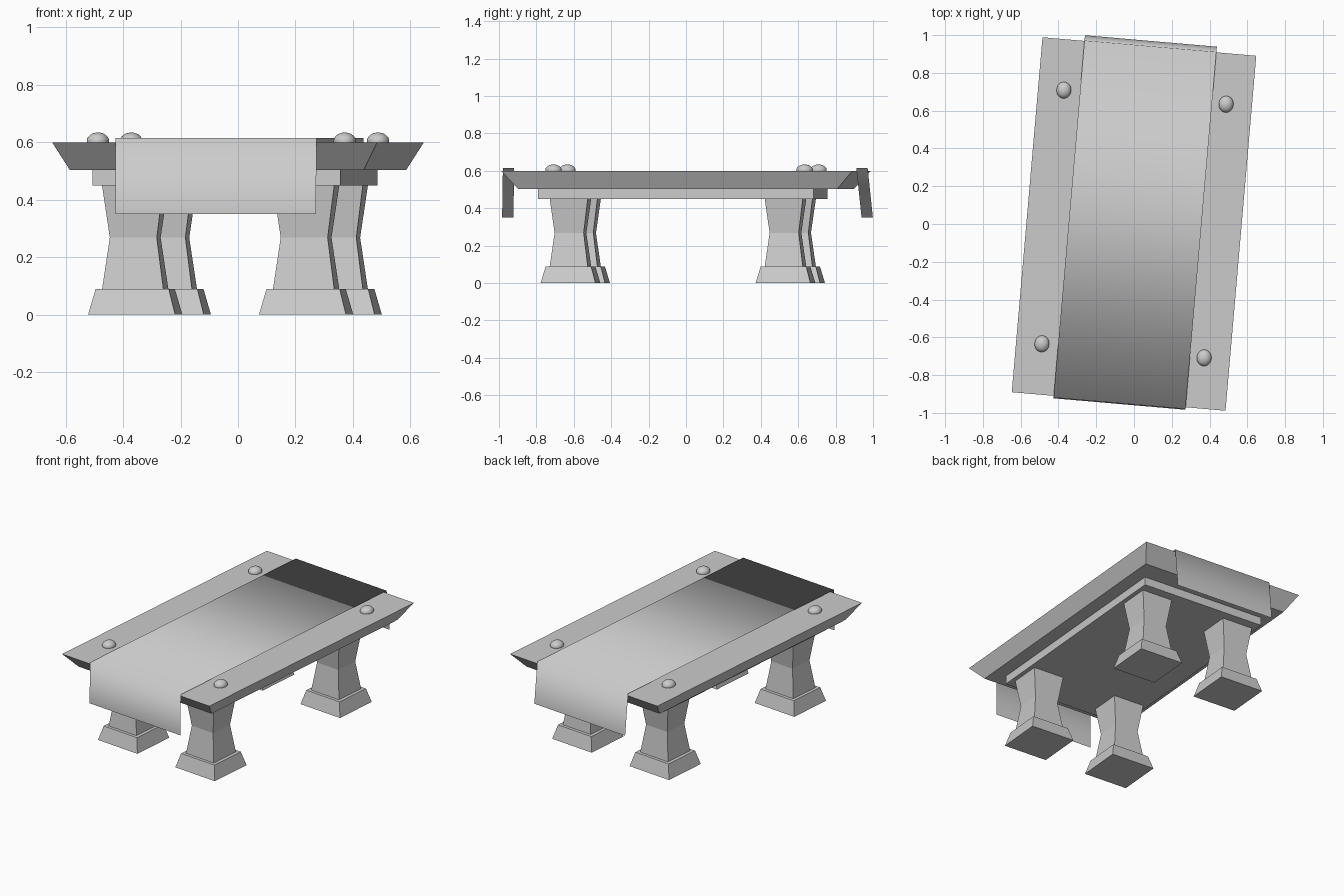
import bpy, bmesh
from math import radians
from mathutils import Matrix, Vector

if "Cube" in bpy.data.objects:
    bpy.data.objects.remove(bpy.data.objects["Cube"])

TURN = Matrix.Rotation(radians(-4.95), 4, 'Z')   # whole table is turned slightly
OX, OY = -0.009, -0.018                          # small offset of the base under the top


def finish(name, bm, smooth=False, solid=True):
    bm.transform(TURN)
    if solid:
        bmesh.ops.recalc_face_normals(bm, faces=bm.faces)
    me = bpy.data.meshes.new(name)
    bm.to_mesh(me)
    bm.free()
    for p in me.polygons:
        p.use_smooth = smooth
    ob = bpy.data.objects.new(name, me)
    bpy.context.collection.objects.link(ob)
    return ob


def loft(name, cx, cy, rows):
    """Stack of rectangles (half x, half y, z) joined into a closed solid."""
    bm = bmesh.new()
    rings = [[bm.verts.new((cx + sx * hx, cy + sy * hy, z))
              for sx, sy in ((-1, -1), (1, -1), (1, 1), (-1, 1))]
             for hx, hy, z in rows]
    for a, b in zip(rings, rings[1:]):
        for i in range(4):
            j = (i + 1) % 4
            bm.faces.new((a[i], a[j], b[j], b[i]))
    bm.faces.new(rings[0][::-1])
    bm.faces.new(rings[-1])
    return finish(name, bm)


# table top with undercut edges, and the apron slab below it
loft("table_top", 0, 0, [(0.513, 0.856, 0.503), (0.568, 0.943, 0.60)])
loft("apron", OX, OY, [(0.433, 0.740, 0.449), (0.433, 0.740, 0.503)])

# four legs: waisted column on a tapered foot; four domed studs on the top
for sy, end in ((-1, "front"), (1, "back")):
    for sx, side in ((-1, "left"), (1, "right")):
        x, y = OX + sx * 0.2985, OY + sy * 0.577
        loft(f"{end}_{side}_foot", x, y, [(0.152, 0.147, 0), (0.128, 0.122, 0.089)])
        loft(f"{end}_{side}_leg", x, y, [(0.107, 0.102, 0.089), (0.082, 0.078, 0.268),
                                         (0.107, 0.102, 0.449)])
        bm = bmesh.new()
        bmesh.ops.create_uvsphere(bm, u_segments=24, v_segments=12, radius=1)
        bm.transform(Matrix.Translation((sx * 0.431, sy * 0.674, 0.604))
                     @ Matrix.Diagonal((0.039, 0.044, 0.030, 1)))
        finish(f"{end}_{side}_stud", bm, smooth=True)

# cloth runner: a single sheet draped over both ends
bm = bmesh.new()
prev = None
for y, z in ((-0.956, 0.35), (-0.952, 0.615), (0.945, 0.615), (0.973, 0.35)):
    pair = [bm.verts.new((x, y, z)) for x in (-0.345, 0.356)]
    if prev:
        bm.faces.new((prev[0], prev[1], pair[1], pair[0]))
    prev = pair
finish("runner", bm, smooth=True, solid=False)
